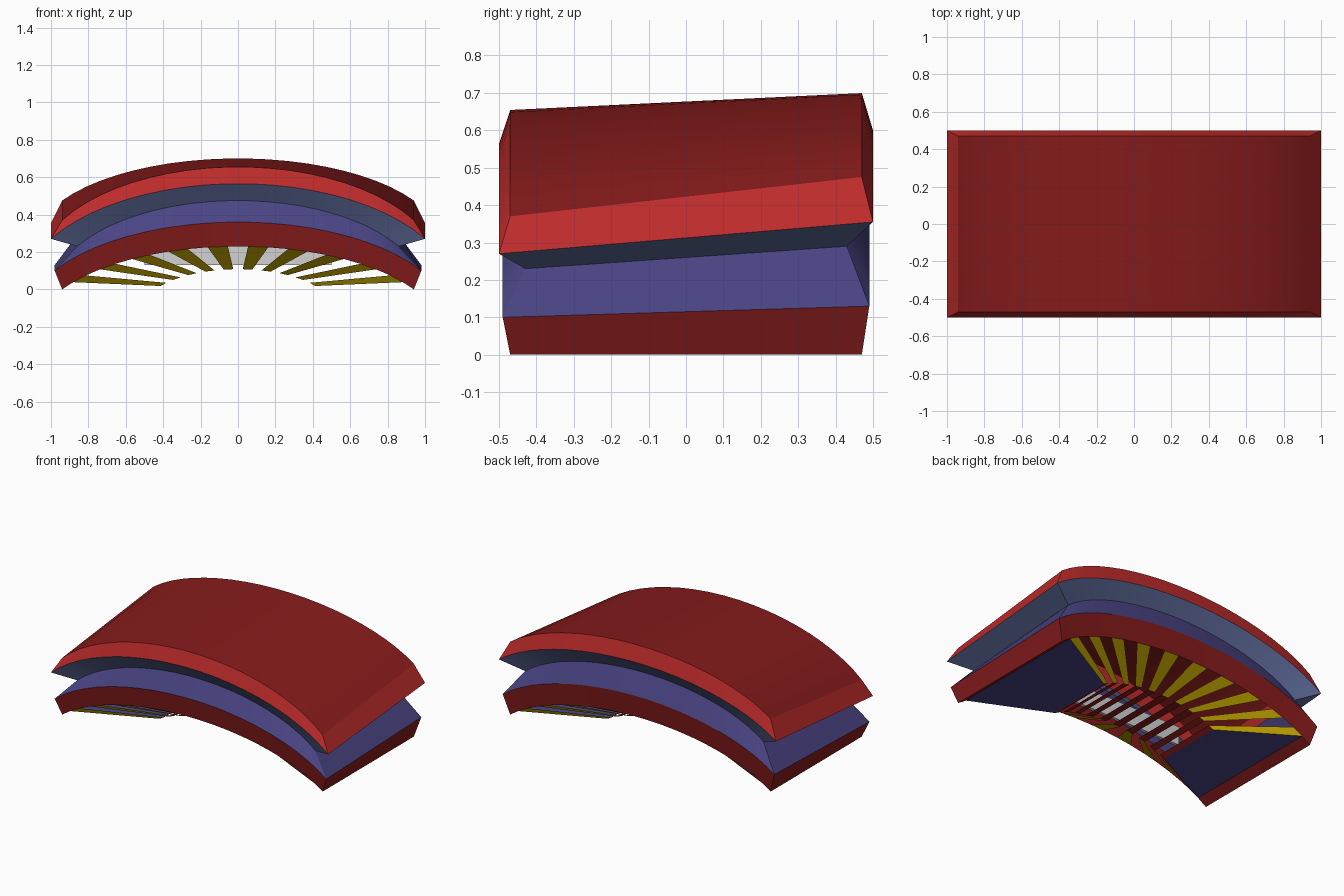
import bpy, bmesh, math

if "Cube" in bpy.data.objects:
    bpy.data.objects.remove(bpy.data.objects["Cube"])

N = 21                    # segments along each arch
T = math.radians(60)      # half angle of the elliptical arch


def material(name, rgb):
    m = bpy.data.materials.new(name)
    m.diffuse_color = (*rgb, 1)
    m.use_nodes = True
    m.node_tree.nodes["Principled BSDF"].inputs["Base Color"].default_value = m.diffuse_color
    return m


DARK_RED = material("dark red", (0.24, 0.011, 0.011))
RED = material("bright red", (0.51, 0.024, 0.024))
PURPLE = material("purple blue", (0.068, 0.058, 0.23))
SLATE = material("slate blue", (0.115, 0.15, 0.33))
YELLOW = material("mustard yellow", (0.72, 0.5, 0.001))
GREY = material("light grey", (0.65, 0.65, 0.65))


def arc(hx, y, end, mid):
    """Arched line along x: height 'end' at the tips, 'mid' at the centre."""
    pts = []
    for i in range(N + 1):
        t = -T + 2 * T * i / N
        f = (math.cos(t) - math.cos(T)) / (1 - math.cos(T))
        pts.append((hx * math.sin(t) / math.sin(T), y, end + (mid - end) * f))
    return pts


def ring(hx, front, back):
    """Front and back arcs; depth is half the width."""
    return arc(hx, -hx / 2, *front), arc(hx, hx / 2, *back)


def make(name, quads, mat, smooth=True):
    bm = bmesh.new()
    for q in quads:
        bm.faces.new([bm.verts.new(p) for p in q])
    bmesh.ops.remove_doubles(bm, verts=bm.verts, dist=1e-4)
    me = bpy.data.meshes.new(name)
    bm.to_mesh(me)
    bm.free()
    me.materials.append(mat)
    ob = bpy.data.objects.new(name, me)
    bpy.context.collection.objects.link(ob)
    if smooth:
        bpy.ops.object.select_all(action='DESELECT')
        ob.select_set(True)
        bpy.context.view_layer.objects.active = ob
        bpy.ops.object.shade_smooth_by_angle(angle=math.radians(25))
    return ob


def loft(name, lo, hi, mat):
    a = lo[0] + lo[1][::-1]
    b = hi[0] + hi[1][::-1]
    n = len(a)
    make(name, [(a[i], a[(i + 1) % n], b[(i + 1) % n], b[i]) for i in range(n)], mat)


# Shell rings from the bottom upward
base = ring(0.94, (0.0, 0.23), (0.0, 0.23))
low_lip = ring(0.98, (0.10, 0.36), (0.13, 0.375))
waist = ring(0.86, (0.23, 0.475), (0.29, 0.51))
top_lip = ring(1.0, (0.27, 0.565), (0.355, 0.60))
crown = ring(0.94, (0.37, 0.655), (0.475, 0.70))

loft("lower_band", base, low_lip, DARK_RED)
loft("lower_slope", low_lip, waist, PURPLE)
loft("upper_slope", waist, top_lip, SLATE)
loft("upper_bevel", top_lip, crown, RED)

# Curved roof
f, b = crown
make("roof", [(f[i], f[i + 1], b[i + 1], b[i]) for i in range(N)], DARK_RED)

# Underside: every other segment is a rib, with open gaps between
inner = [[tuple(c * 0.47 for c in p) for p in a] for a in base]
bf, bb = base
nf, nb = inner
odd = range(1, N, 2)
ribs = [(bf[i], nf[i], nf[i + 1], bf[i + 1]) for i in odd]
ribs += [(bb[i], bb[i + 1], nb[i + 1], nb[i]) for i in odd]
make("side_ribs", ribs, YELLOW, False)
make("centre_ribs", [(nf[i], nb[i], nb[i + 1], nf[i + 1]) for i in odd], DARK_RED, False)

# Feet close the arch tips; end panels run from the feet to the inner opening
make("feet", [(bf[0], bb[0], bb[1], bf[1]),
              (bf[N - 1], bb[N - 1], bb[N], bf[N])], DARK_RED, False)
make("end_panels", [(bf[1], bb[1], nb[1], nf[1]),
                    (bf[N - 1], nf[N - 1], nb[N - 1], bb[N - 1])], PURPLE, False)

# Pale strip hanging inside
bpy.ops.mesh.primitive_cube_add(size=1, location=(0, -0.2, 0.19))
strip = bpy.context.object
strip.name = "inner_strip"
strip.scale = (1.0, 0.02, 0.12)
strip.data.materials.append(GREY)
